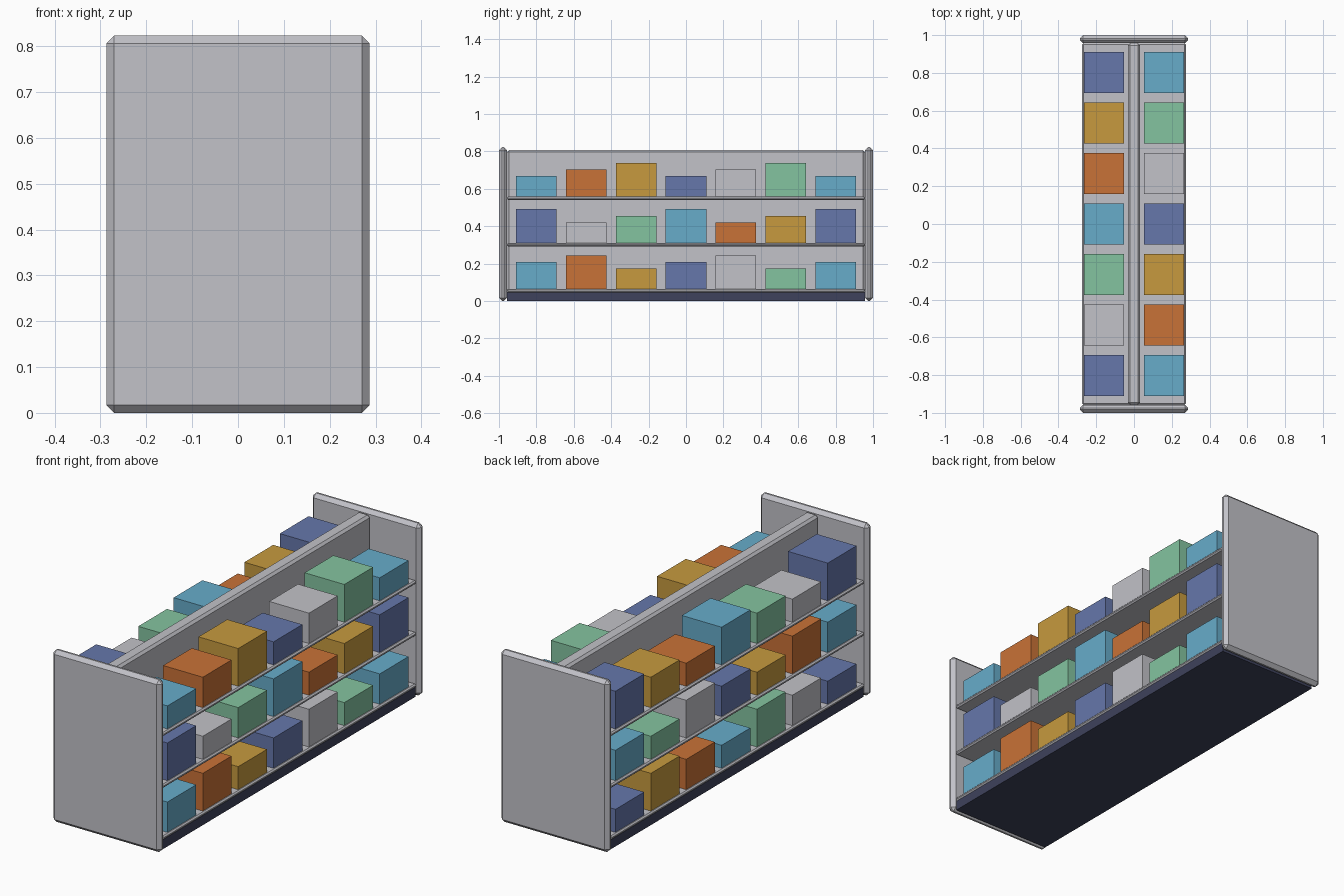
import bpy

cube = bpy.data.objects.get("Cube")
if cube:
    bpy.data.objects.remove(cube, do_unlink=True)


def material(name, rgb):
    """Flat colour given as 0-255 sRGB, stored as linear values."""
    lin = [((c / 255 + 0.055) / 1.055) ** 2.4 for c in rgb] + [1.0]
    mat = bpy.data.materials.new(name)
    mat.use_nodes = True
    mat.diffuse_color = lin
    bsdf = next(n for n in mat.node_tree.nodes if n.type == 'BSDF_PRINCIPLED')
    bsdf.inputs["Base Color"].default_value = lin
    return mat


grey = material("light_grey", (194, 194, 200))
navy = material("dark_navy", (62, 66, 92))
sky = material("sky_blue", (103, 172, 202))
orange = material("orange", (201, 114, 55))
gold = material("gold", (199, 154, 62))
indigo = material("indigo", (102, 119, 171))
green = material("mint_green", (132, 196, 160))


def box(name, lo, hi, mat, bevel=0.0):
    """Box between two corners, with optional chamfered edges."""
    bpy.ops.mesh.primitive_cube_add(size=1)
    ob = bpy.context.object
    ob.name = name
    ob.location = [(a + b) / 2 for a, b in zip(lo, hi)]
    ob.scale = [b - a for a, b in zip(lo, hi)]
    bpy.ops.object.transform_apply(location=False, rotation=False, scale=True)
    ob.data.materials.append(mat)
    if bevel:
        mod = ob.modifiers.new("chamfer", 'BEVEL')
        mod.width = bevel
        mod.segments = 1
    return ob


END = 0.957                      # inner face of the end panels
SHELF_TOPS = (0.064, 0.311, 0.558)
SHELF_THICK = 0.018

# Plinth and central divider
box("plinth", (-0.268, -END, 0), (0.268, END, 0.048), navy)
box("divider", (-0.033, -END, 0.05), (0.033, END, 0.807), grey, 0.011)

# End panels
for name, y0, y1 in (("front_end_panel", -1.0, -END), ("back_end_panel", END, 1.0)):
    box(name, (-0.287, y0, 0), (0.287, y1, 0.823), grey, 0.017)

# Shelves, each with a row of cartons on both sides of the divider
colours = (sky, orange, gold, indigo, grey, green)
heights = (0.11, 0.145, 0.18)
for s, top in enumerate(SHELF_TOPS):
    box(f"shelf_{s + 1}", (-0.274, -END, top - SHELF_THICK), (0.274, END, top), grey, 0.006)
    for k, (side, x) in enumerate((("right", -0.159), ("left", 0.159))):
        for i in range(7):
            y = (i - 3) * 0.267
            h = heights[(i + s + k) % 3]
            mat = colours[(i + 3 * (s + 1 - k)) % 6]
            box(f"carton_{side}_{s + 1}_{i + 1}",
                (x - 0.105, y - 0.1085, top), (x + 0.105, y + 0.1085, top + h), mat)
